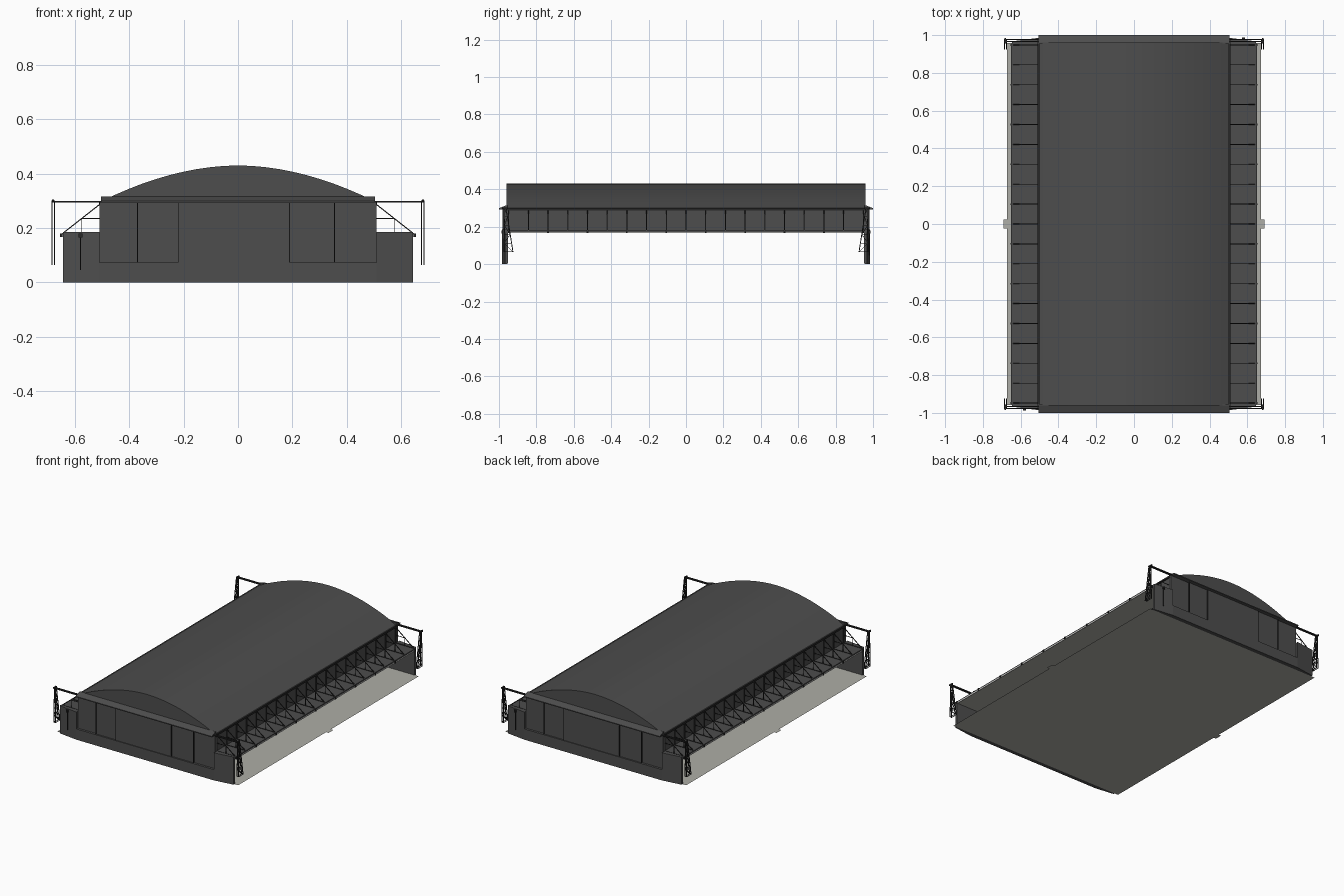
import bpy, bmesh
from mathutils import Vector

old = bpy.data.objects.get("Cube")
if old:
    bpy.data.objects.remove(old)


def material(name, rgb):
    m = bpy.data.materials.new(name)
    m.use_nodes = True
    col = (*rgb, 1)
    m.diffuse_color = col
    m.node_tree.nodes["Principled BSDF"].inputs["Base Color"].default_value = col
    return m


CLAD = material("dark grey cladding", (0.075, 0.075, 0.075))
STEEL = material("black steel", (0.02, 0.02, 0.02))
FLOOR = material("light concrete", (0.42, 0.42, 0.385))
TRIM = material("pale trim", (0.8, 0.8, 0.78))


def finish(name, bm, mat):
    bmesh.ops.recalc_face_normals(bm, faces=bm.faces)
    me = bpy.data.meshes.new(name)
    bm.to_mesh(me)
    bm.free()
    me.materials.append(mat)
    ob = bpy.data.objects.new(name, me)
    bpy.context.collection.objects.link(ob)
    return ob


def add_box(bm, lo, hi):
    lo, hi = Vector(lo), Vector(hi)
    for v in bmesh.ops.create_cube(bm, size=1)["verts"]:
        v.co = Vector([(lo[i] + hi[i]) / 2 + v.co[i] * (hi[i] - lo[i]) for i in range(3)])


def add_prism(bm, points, step):
    """Extrude a flat outline along a vector."""
    face = bm.faces.new([bm.verts.new(p) for p in points])
    out = bmesh.ops.extrude_face_region(bm, geom=[face], use_keep_orig=True)["geom"]
    moved = [g for g in out if isinstance(g, bmesh.types.BMVert)]
    bmesh.ops.translate(bm, verts=moved, vec=step)


def add_bar(bm, a, b, t=0.005):
    """Square bar between two points."""
    a, b = Vector(a), Vector(b)
    d = b - a
    rot = d.to_track_quat('Z', 'Y')
    for v in bmesh.ops.create_cube(bm, size=1)["verts"]:
        v.co = (a + b) / 2 + rot @ Vector((v.co.x * t, v.co.y * t, v.co.z * d.length))


def add_sheet(bm, x0, x1, y, z):
    """Flat level sheet."""
    bm.faces.new([bm.verts.new(p) for p in ((x0, -y, z), (x1, -y, z), (x1, y, z), (x0, y, z))])


# Arched main roof with filled gables
N = 20
xs = [-0.505 + 1.01 * i / N for i in range(N + 1)]
arch = [(x, 0.43 - 0.133 * (abs(x) / 0.505) ** 1.9) for x in xs]
bm = bmesh.new()
rows = [[bm.verts.new((x, y, z)) for x, z in arch] for y in (-0.96, 0.96)]
for i in range(N):
    f = bm.faces.new((rows[0][i], rows[0][i + 1], rows[1][i + 1], rows[1][i]))
    f.smooth = True
for y in (-0.96, 0.96):
    bm.faces.new([bm.verts.new((x, y, z)) for x, z in arch])
finish("arched_roof", bm, CLAD)

# Sheet floor with a small sill on each side
bm = bmesh.new()
add_sheet(bm, -0.672, 0.672, 0.957, 0)
add_sheet(bm, 0.672, 0.69, 0.025, 0)
add_sheet(bm, -0.69, -0.672, 0.025, 0)
finish("floor", bm, FLOOR)

door_edges = [-0.51, -0.37, -0.22, 0.19, 0.355, 0.51]
door_depth = [0.97, 0.975, 0.98, 0.975, 0.97]

for s, end in ((1, "back"), (-1, "front")):
    # Stepped end wall, and a tapered plinth with shoulders
    half = [(0.645, 0.002), (0.645, 0.185), (0.51, 0.185), (0.51, 0.3)]
    bm = bmesh.new()
    prof = half + [(-x, z) for x, z in half[::-1]]
    add_prism(bm, [(x, s * 0.952, z) for x, z in prof], (0, s * 0.012, 0))
    finish(end + "_wall", bm, CLAD)

    bm = bmesh.new()
    base = [(0.645, 0.957), (0.645, 0.967), (0.51, 0.985)]
    base += [(-x, y) for x, y in base[::-1]]
    add_prism(bm, [(x, s * y, 0) for x, y in base], (0, 0, 0.072))
    for m in (-1, 1):
        wing = [(m * 0.645, s * 0.957), (m * 0.645, s * 0.967),
                (m * 0.51, s * 0.985), (m * 0.51, s * 0.957)]
        add_prism(bm, [(x, y, 0.072) for x, y in wing], (0, 0, 0.113))
    finish(end + "_plinth", bm, CLAD)

    # Sliding door leaves at stepped depths, with dark seams
    doors, seams = bmesh.new(), bmesh.new()
    for a, b, d in zip(door_edges, door_edges[1:], door_depth):
        y0, y1 = sorted((s * 0.96, s * d))
        xa, xb = sorted((-s * a, -s * b))
        add_box(doors, (xa, y0, 0.072), (xb, y1, 0.297))
    for a in door_edges[1:-1]:
        y0, y1 = sorted((s * 0.974, s * 0.982))
        add_box(seams, (-s * a - 0.0015, y0, 0.072), (-s * a + 0.0015, y1, 0.292))
    finish(end + "_doors", doors, CLAD)
    finish(end + "_door_seams", seams, STEEL)

    # Sloping canopy above the doors
    bm = bmesh.new()
    section = [(0.955, 0.293), (1.0, 0.293), (1.0, 0.299), (0.96, 0.315), (0.955, 0.315)]
    add_prism(bm, [(-0.505, s * y, z) for y, z in section], (1.01, 0, 0))
    finish(end + "_canopy", bm, CLAD)

    # Small post on one shoulder of each end
    bm = bmesh.new()
    px = s * 0.58
    add_bar(bm, (px, s * 0.98, 0.045), (px, s * 0.98, 0.18), 0.005)
    add_bar(bm, (px, s * 0.98, 0.165), (px, s * 0.98, 0.18), 0.014)
    finish(end + "_post", bm, STEEL)

for s, side in ((1, "left"), (-1, "right")):
    # Upper side wall, low side roof, gutter and pale eave trim
    def strip(name, x0, x1, z0, z1, mat, y=0.955):
        x0, x1 = sorted((s * x0, s * x1))
        bm = bmesh.new()
        add_box(bm, (x0, -y, z0), (x1, y, z1))
        finish(side + name, bm, mat)

    strip("_upper_wall", 0.495, 0.505, 0.175, 0.297, CLAD)
    strip("_side_roof", 0.495, 0.648, 0.173, 0.182, CLAD)
    strip("_roof_gutter", 0.498, 0.512, 0.287, 0.3, STEEL, 0.96)
    strip("_eave_trim", 0.644, 0.65, 0.166, 0.173, TRIM, 0.95)

    # Pale ceiling below the side roof
    bm = bmesh.new()
    add_sheet(bm, s * 0.47, s * 0.645, 0.952, 0.171)
    finish(side + "_ceiling", bm, FLOOR)

    # Row of bracing trusses on the side roof
    bm = bmesh.new()
    for k in range(19):
        y = -0.948 + k * 1.896 / 18
        add_bar(bm, (s * 0.505, y, 0.29), (s * 0.64, y, 0.184), 0.004)
        add_bar(bm, (s * 0.505, y, 0.183), (s * 0.64, y, 0.183), 0.004)
        add_bar(bm, (s * 0.507, y, 0.18), (s * 0.507, y, 0.295), 0.005)
        add_bar(bm, (s * 0.505, y, 0.235), (s * 0.575, y, 0.235), 0.003)
        add_bar(bm, (s * 0.575, y, 0.182), (s * 0.575, y, 0.235), 0.003)
        if k % 2 == 0:
            add_bar(bm, (s * 0.65, y, 0.166), (s * 0.65, y, 0.18), 0.009)
    finish(side + "_trusses", bm, STEEL)

    # Corner gantries: door rail carried by a lattice tower
    for e, end in ((1, "back"), (-1, "front")):
        bm = bmesh.new()
        for dy in (0.966, 0.976):
            add_bar(bm, (s * 0.5, e * dy, 0.297), (s * 0.687, e * dy, 0.297), 0.006)
        add_bar(bm, (s * 0.681, e * 0.955, 0.3), (s * 0.681, e * 0.985, 0.3), 0.008)
        for x in (0.675, 0.685):
            def outer(t):
                return (s * x, e * (0.968 + 0.006 * t), 0.3 - 0.235 * t)

            def inner(t):
                return (s * x, e * (0.962 - 0.037 * t), 0.3 - 0.235 * t)

            add_bar(bm, outer(0), outer(1), 0.0045)
            add_bar(bm, inner(0), inner(1), 0.0045)
            for j in range(1, 6):
                t0, t1 = (j - 1) / 5, j / 5
                add_bar(bm, outer(t1), inner(t1), 0.003)
                ends = (outer(t0), inner(t1)) if j % 2 else (inner(t0), outer(t1))
                add_bar(bm, *ends, 0.003)
        finish(f"{end}_{side}_gantry", bm, STEEL)
